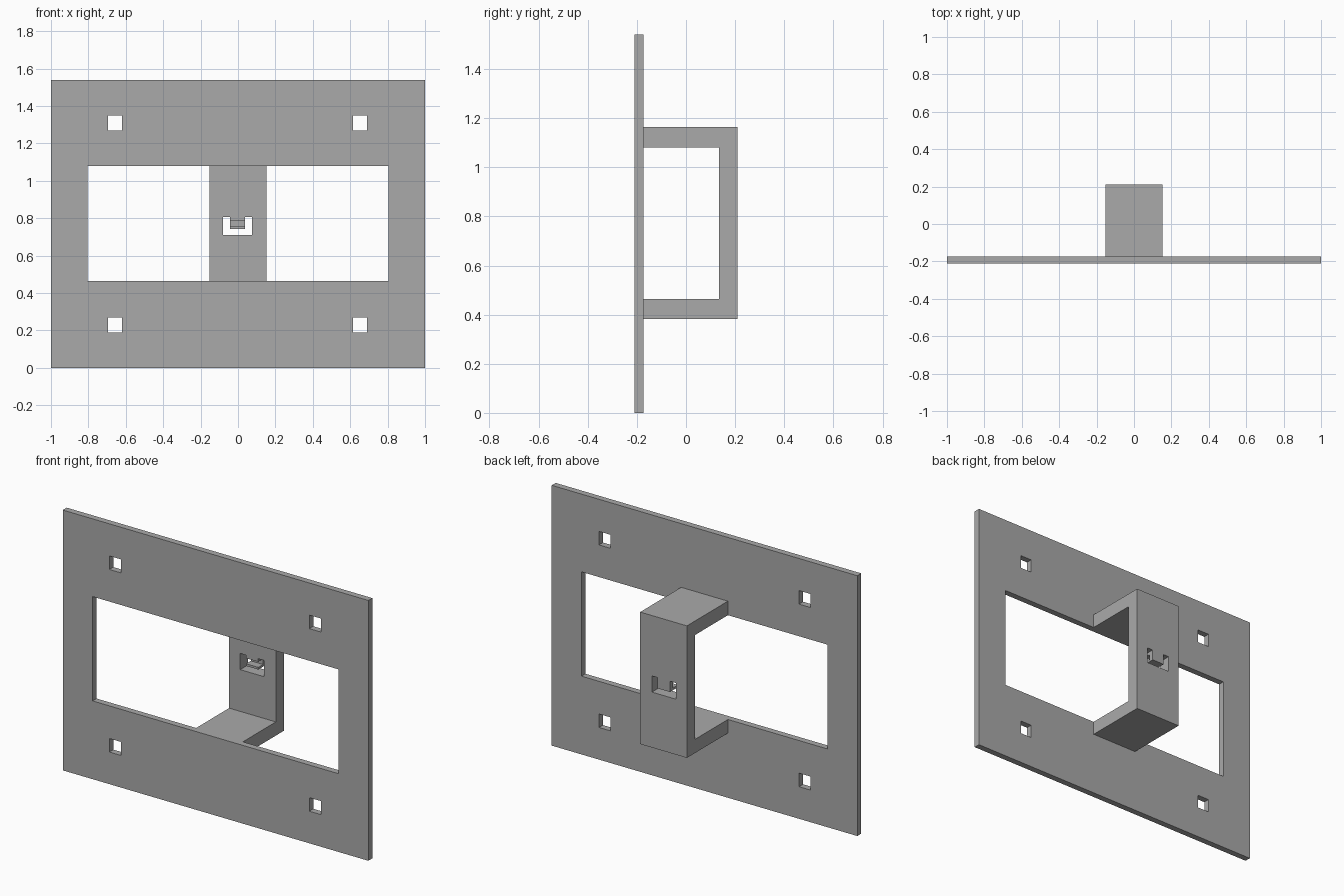
import bpy
import bmesh

cube = bpy.data.objects.get("Cube")
if cube:
    bpy.data.objects.remove(cube, do_unlink=True)

# Single grey material
grey = bpy.data.materials.new("plain grey")
grey.use_nodes = True
colour = (0.4, 0.4, 0.4, 1)
grey.diffuse_color = colour
grey.node_tree.nodes["Principled BSDF"].inputs["Base Color"].default_value = colour


def extrude_profile(name, points, x0, x1):
    """Solid made by sweeping a (y, z) outline from x0 to x1."""
    bm = bmesh.new()
    face = bm.faces.new([bm.verts.new((x0, y, z)) for y, z in points])
    swept = bmesh.ops.extrude_face_region(bm, geom=[face])["geom"]
    verts = [v for v in swept if isinstance(v, bmesh.types.BMVert)]
    bmesh.ops.translate(bm, verts=verts, vec=(x1 - x0, 0, 0))
    bmesh.ops.recalc_face_normals(bm, faces=bm.faces)
    mesh = bpy.data.meshes.new(name)
    bm.to_mesh(mesh)
    bm.free()
    mesh.materials.append(grey)
    obj = bpy.data.objects.new(name, mesh)
    bpy.context.scene.collection.objects.link(obj)
    return obj


def box(name, x0, x1, y0, y1, z0, z1):
    return extrude_profile(name, [(y0, z0), (y1, z0), (y1, z1), (y0, z1)], x0, x1)


def cut(target, cutter):
    mod = target.modifiers.new("cut", "BOOLEAN")
    mod.operation = "DIFFERENCE"
    mod.solver = "EXACT"
    mod.object = cutter
    cutter.hide_render = True
    cutter.hide_set(True)
    cutter.display_type = "WIRE"


FRONT, REAR, INNER, BACK = -0.21, -0.173, 0.135, 0.21
LOW, HIGH = 0.463, 1.08

# Flat mounting plate with a wide window and four square holes
plate = box("mounting_plate", -1, 1, FRONT, REAR, 0, 1.54)
cut(plate, box("window_cutter", -0.805, 0.805, -0.4, 0, LOW, HIGH))
for x in (-0.657, 0.652):
    for z in (0.23, 1.31):
        cut(plate, box("hole_cutter", x - 0.038, x + 0.038, -0.4, 0, z - 0.04, z + 0.04))

# C-shaped bracket behind the window
bracket = extrude_profile("rear_bracket", [
    (REAR, 0.382), (BACK, 0.382), (BACK, 1.163), (REAR, 1.163),
    (REAR, HIGH), (INNER, HIGH), (INNER, LOW), (REAR, LOW)], -0.153, 0.153)
cut(bracket, box("slot_cutter", -0.08, 0.076, 0.1, 0.3, 0.71, 0.806))

# Hooked clip tongue hanging in the slot
extrude_profile("clip_tongue", [
    (BACK, 0.806), (INNER, 0.806), (INNER, 0.788), (0.18, 0.788),
    (0.18, 0.755), (INNER, 0.755), (INNER, 0.742), (BACK, 0.742)], -0.042, 0.038)
